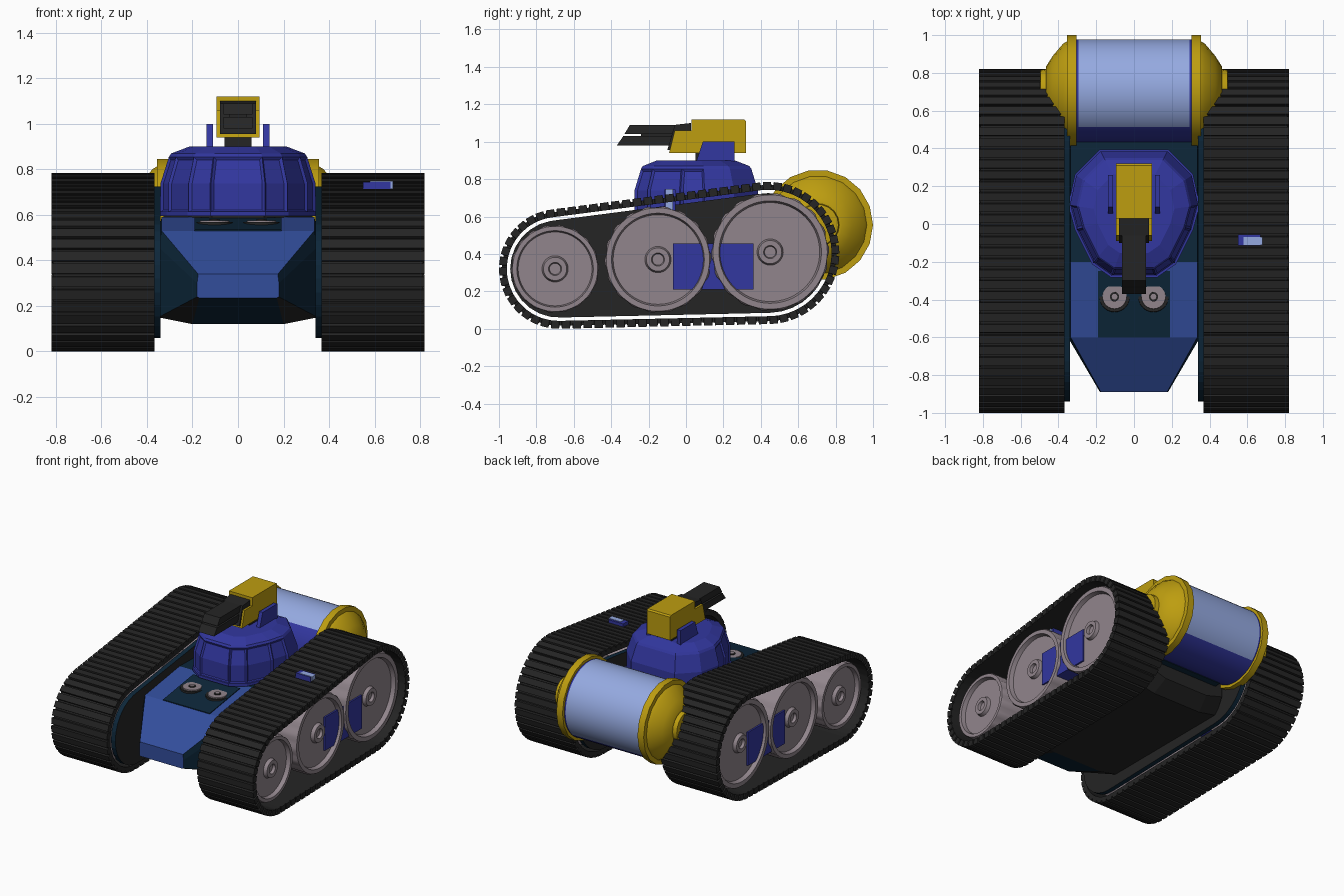
import bpy, bmesh
from math import sin, cos, pi, atan2, acos, hypot
from mathutils import Vector

if "Cube" in bpy.data.objects:
    bpy.data.objects.remove(bpy.data.objects["Cube"])


def material(name, r, g, b):
    m = bpy.data.materials.new(name)
    m.use_nodes = True
    m.diffuse_color = (r, g, b, 1)
    m.node_tree.nodes["Principled BSDF"].inputs["Base Color"].default_value = (r, g, b, 1)
    return m


royal = material("royal blue", .032, .038, .35)
steel = material("steel blue", .032, .075, .33)
pale = material("pale blue", .30, .40, .75)
gold = material("gold", .51, .34, .005)
black = material("black", .018, .018, .018)
navy = material("navy", .004, .02, .042)
grey = material("warm grey", .283, .235, .262)


def finish(name, bm, mats, rule=None, smooth=False):
    bmesh.ops.recalc_face_normals(bm, faces=bm.faces)
    if rule:
        for f in bm.faces:
            f.material_index = mats.index(rule(f.calc_center_median(), f.normal))
    mesh = bpy.data.meshes.new(name)
    bm.to_mesh(mesh)
    bm.free()
    for m in mats:
        mesh.materials.append(m)
    ob = bpy.data.objects.new(name, mesh)
    bpy.context.collection.objects.link(ob)
    if smooth:
        bpy.ops.object.select_all(action='DESELECT')
        ob.select_set(True)
        bpy.context.view_layer.objects.active = ob
        bpy.ops.object.shade_smooth_by_angle(angle=.6)
    return ob


def skin(rings, closed=False):
    """Joins rings of points with quads, capping the ends unless closed."""
    bm = bmesh.new()
    vs = [[bm.verts.new(p) for p in ring] for ring in rings]
    n = len(vs[0])
    for i in range(len(vs) if closed else len(vs) - 1):
        a, b = vs[i], vs[(i + 1) % len(vs)]
        for j in range(n):
            k = (j + 1) % n
            bm.faces.new((a[j], a[k], b[k], b[j]))
    if not closed:
        bm.faces.new(vs[0])
        bm.faces.new(vs[-1])
    return bm


def prism(name, outline, x0, x1, mats, rule=None):
    """Extrudes a side outline of (y, z) points from x0 to x1."""
    return finish(name, skin([[(x, y, z) for y, z in outline] for x in (x0, x1)]), mats, rule)


def box(name, x0, x1, y0, y1, z0, z1, mat):
    return prism(name, [(y0, z0), (y1, z0), (y1, z1), (y0, z1)], x0, x1, [mat])


def lathe(name, profile, y, z, segs, mats, rule=None, teeth=0):
    """Turns (x, r) points around an axis parallel to x."""
    top = max(r for _, r in profile)
    rings = []
    for x, r in profile:
        ring = []
        for i in range(segs):
            q = r * (1 - teeth * (i % 4 > 1)) if r == top else r
            a = 2 * pi * i / segs
            ring.append((x, y + q * cos(a), z + q * sin(a)))
        rings.append(ring)
    return finish(name, skin(rings), mats, rule, True)


# Track path: a belt around a small front circle and a larger rear one
FRONT, REAR = Vector((-.68, .32)), Vector((.44, .405))
RF, RR = .32, .38
d = REAR - FRONT
tilt, spread = atan2(d.y, d.x), acos((RF - RR) / d.length)
T, B = tilt + spread, tilt - spread
straight = hypot(d.length, 0) * sin(spread)
ARCS = [RR * (T - B), straight, RF * (B + 2 * pi - T), straight]
TOTAL = sum(ARCS)


def belt(s, offset):
    s %= TOTAL
    if s < ARCS[0]:
        c, r, a, along = REAR, RR, B + s / RR, 0
    elif s < sum(ARCS[:2]):
        c, r, a, along = REAR, RR, T, s - ARCS[0]
    elif s < sum(ARCS[:3]):
        c, r, a, along = FRONT, RF, T + (s - sum(ARCS[:2])) / RF, 0
    else:
        c, r, a, along = FRONT, RF, B, s - sum(ARCS[:3])
    n = Vector((cos(a), sin(a)))
    return c + n * (r + offset) + Vector((-n.y, n.x)) * along


PADS = 76
WHEELS = [("front", -.70, .32, .235), ("middle", -.15, .37, .285), ("rear", .45, .41, .315)]

for side, s in (("left", 1), ("right", -1)):
    # Toothed track belt
    rings = []
    for i in range(PADS):
        for part, h, edge in ((0, 0, .82), (.74, 0, .82), (.78, -.016, .812), (.96, -.016, .812)):
            u = (i + part) * TOTAL / PADS
            (yo, zo), (yi, zi) = belt(u, h), belt(u, -.042)
            rings.append([(s * .367, yo, zo), (s * edge, yo, zo),
                          (s * edge, yi, zi), (s * .367, yi, zi)])
    finish(side + "_track", skin(rings, True), [black])
    # Plate closing the inside of the track
    outline = [tuple(belt(i * TOTAL / 60, -.06)) for i in range(60)]
    prism(side + "_track_plate", outline, s * .34, s * .375, [black, navy],
          lambda c, n: black if abs(n.x) > .5 else navy)
    # Dished road wheels with hubs
    for name, y, z, r in WHEELS:
        prof = [(.42, r * .9), (.44, r), (.765, r), (.775, r * .97), (.775, r * .87),
                (.745, r * .84), (.745, .07), (.77, .062), (.77, .035), (.75, .03)]
        lathe(f"{side}_{name}_wheel", [(s * x, q) for x, q in prof], y, z, 72, [grey], teeth=.025)
    # Blue suspension block between the wheels
    box(side + "_suspension_block", s * .37, s * .757, -.07, .36, .21, .455, royal)
    # Bracket beside the gun
    prism(side + "_gun_bracket", [(.05, .88), (.09, 1), (.26, 1), (.26, .88)],
          s * .11, s * .138, [royal])

# Small stud poking through the left track
box("track_stud", .55, .67, -.115, -.055, .62, .745, royal)
box("track_stud_cap", .58, .68, -.11, -.07, .63, .748, pale)


# Hull lofted from front to back; each station is bottom, low side, shoulder, top
stations = [
    (-.89, (.17, .235), (.18, .24), (.18, .30), (.175, .34)),
    (-.60, (.20, .12), (.35, .15), (.35, .46), (.335, .53)),
    (-.20, (.20, .12), (.35, .15), (.35, .53), (.335, .59)),
    (.45, (.20, .12), (.35, .15), (.35, .52), (.335, .58)),
    (.55, (.18, .20), (.32, .24), (.32, .42), (.30, .48)),
]


def hull_colour(c, n):
    if n.y < -.95:
        return steel
    if n.z > .7 and abs(c.x) < .1:
        return steel if c.y < -.2 else navy
    if c.y < -.6:
        return black if n.z < -.5 and abs(c.x) > .1 else navy
    return navy if n.z > .1 else black


rings = [[(x, y, z) for x, z in half] + [(-x, y, z) for x, z in reversed(half)]
         for y, *half in stations]
finish("hull", skin(rings), [steel, navy, black], hull_colour)

# Dark deck plate with two eye dials
prism("deck_plate", [(-.6, .525), (-.6, .536), (-.25, .588), (-.25, .57)], -.19, .19, [navy])
for side, s in (("left", 1), ("right", -1)):
    for part, z, r, h, mat in (("rim", .553, .085, .03, black), ("dial", .558, .068, .036, grey),
                               ("dial_ring", .559, .026, .042, black),
                               ("dial_hub", .56, .016, .046, grey)):
        bm = bmesh.new()
        bmesh.ops.create_cone(bm, cap_ends=True, segments=24, radius1=r, radius2=r * .94, depth=h)
        bmesh.ops.translate(bm, verts=bm.verts, vec=(s * .103, -.385, z))
        finish(f"{side}_eye_{part}", bm, [mat])

# Turret: a faceted dome with sunken window panels at the front
half = [(.12, -.28), (.22, -.21), (.31, -.03), (.345, .1), (.31, .26), (.18, .39)]
outline = half + [(-x, y) for x, y in reversed(half)]


def level(z, k):
    return [(x * k, .05 + (y - .05) * k, z) for x, y in outline]


finish("turret_neck", skin([level(.52, .95), level(.605, .95)]), [black])
finish("turret_lip", skin([level(.595, 1.01), level(.615, 1.01)]), [royal])
dome = skin([level(.61, .985), level(.74, .985), level(.855, .88), level(.87, .85), level(.9, .62)])
bmesh.ops.recalc_face_normals(dome, faces=dome.faces)
side_faces = [f for f in dome.faces if f.calc_center_median().z < .85 and abs(f.normal.z) < .8]
for j in range(len(outline)):
    x0, y0 = outline[j]
    x1, y1 = outline[(j + 1) % len(outline)]
    if y0 + y1 > 0.1:
        continue
    aim = Vector((x0 + x1, y0 + y1 - .1)).normalized()
    column = [f for f in side_faces if f.is_valid
              and Vector(f.calc_center_median().xy - Vector((0, .05))).normalized().dot(aim) > .995]
    bmesh.ops.inset_region(dome, faces=column, thickness=.012, depth=-.01, use_even_offset=True)
finish("turret", dome, [royal])

# Gun: gold housing, black twin prongs
prism("gun_housing", [(-.09, .94), (.32, .94), (.32, 1.11), (.31, 1.12), (.03, 1.12),
                      (.03, 1.06), (-.06, 1.06)], -.095, .095, [gold])
box("gun_neck", -.06, .06, .05, .25, .88, .95, black)
prism("gun_muzzle_block", [(-.1, .955), (-.06, 1.09), (.028, 1.1), (.028, .955)],
      -.08, .08, [black])
prism("gun_upper_prong", [(-.33, 1.04), (-.30, 1.09), (.02, 1.09), (.02, 1.045)],
      -.064, .064, [black])
prism("gun_lower_prong", [(-.37, .98), (-.335, 1.03), (-.05, 1.03), (-.05, .98)],
      -.064, .064, [black])
prism("gun_core", [(-.24, 1.02), (-.24, 1.05), (0, 1.05), (0, 1.02)], -.04, .04, [black])

# Rear drum with a two-tone skin and gold end caps
TY, TZ = .705, .555
lathe("drum", [(-.31, .272), (-.295, .272), (.295, .272), (.31, .272)], TY, TZ, 48, [pale, royal],
      lambda c, n: royal if abs(c.x) > .296 or -.71 * (n.y + n.z) > .05 else pale)
for side, s in (("left", 1), ("right", -1)):
    prof = [(.305, .27), (.305, .295), (.355, .295), (.355, .262), (.375, .25), (.43, .185),
            (.465, .13), (.465, .115), (.495, .11), (.498, .09)]
    lathe(side + "_drum_cap", [(s * x, r) for x, r in prof], TY, TZ, 18, [gold])
box("drum_cradle", -.26, .26, .42, .6, .3, .42, navy)
